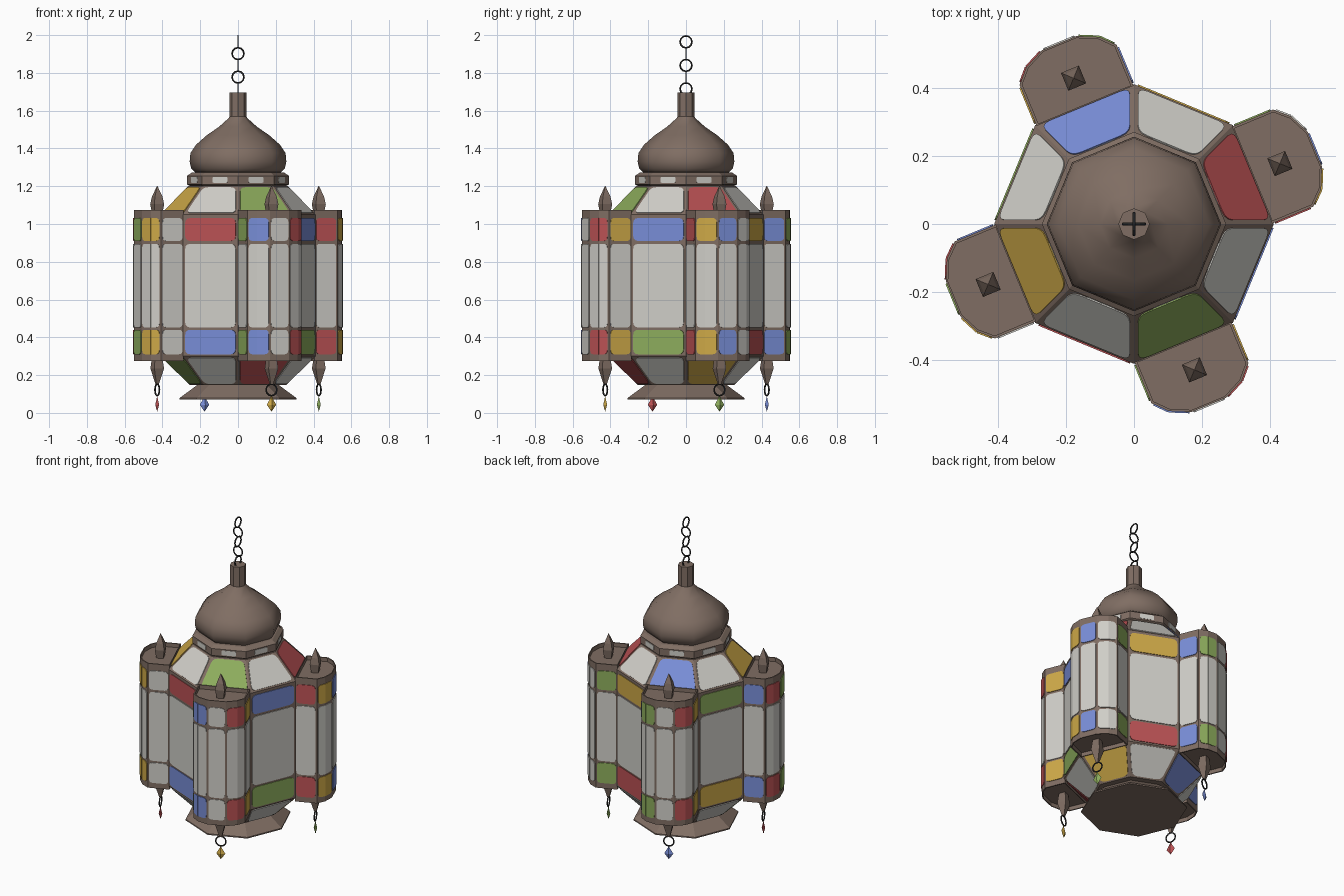
import bpy, bmesh, math
from mathutils import Vector, Matrix

if "Cube" in bpy.data.objects:
    bpy.data.objects.remove(bpy.data.objects["Cube"])

# ---- materials ----
PALETTE = {
    "bronze": (0.215, 0.155, 0.125), "white_glass": (0.63, 0.62, 0.58),
    "red_glass": (0.50, 0.085, 0.09), "blue_glass": (0.19, 0.27, 0.68),
    "green_glass": (0.27, 0.42, 0.11), "yellow_glass": (0.62, 0.40, 0.065),
    "dark_iron": (0.03, 0.03, 0.03)}
MATS = []
for n, c in PALETTE.items():
    m = bpy.data.materials.new(n)
    m.diffuse_color = (*c, 1)
    m.use_nodes = True
    m.node_tree.nodes["Principled BSDF"].inputs["Base Color"].default_value = m.diffuse_color
    MATS.append(m)
BRONZE, W, R, B, G, Y, IRON = range(7)
Z = Vector((0, 0, 1))


def finish(name, bm, only=None, smooth=None):
    """Turn a bmesh into an object; 'only' gives it a single colour."""
    me = bpy.data.meshes.new(name)
    bm.normal_update()
    bm.to_mesh(me)
    bm.free()
    for m in (MATS if only is None else [MATS[only]]):
        me.materials.append(m)
    ob = bpy.data.objects.new(name, me)
    bpy.context.collection.objects.link(ob)
    if smooth:
        bpy.context.view_layer.objects.active = ob
        ob.select_set(True)
        bpy.ops.object.shade_smooth_by_angle(angle=math.radians(smooth))
        ob.select_set(False)
    return ob


def loft(bm, loops):
    """Skin a stack of closed loops and cap both ends."""
    vs = [[bm.verts.new(p) for p in lp] for lp in loops]
    for a, b in zip(vs, vs[1:]):
        for i in range(len(a)):
            j = (i + 1) % len(a)
            bm.faces.new((a[i], a[j], b[j], b[i]))
    bm.faces.new(vs[0][::-1])
    bm.faces.new(vs[-1])


def ngon(r, z, n=8, phase=0.0, sx=1.0, sy=1.0):
    return [Vector((sx * r * math.cos(phase + math.tau * i / n),
                    sy * r * math.sin(phase + math.tau * i / n), z)) for i in range(n)]


def turned(name, profile, mat, n=8, phase=0.0, sx=1.0, sy=1.0, smooth=None, place=None):
    bm = bmesh.new()
    loft(bm, [ngon(r, z, n, phase, sx, sy) for r, z in profile])
    if place:
        bm.transform(place)
    return finish(name, bm, mat, smooth)


def torus(bm, mat4, R0=0.035, r0=0.0045, n=12, k=6):
    """Link lying in the local XZ plane."""
    g = []
    for i in range(n):
        a = math.tau * i / n
        g.append([bm.verts.new(mat4 @ Vector((
            (R0 + r0 * math.cos(t)) * math.cos(a), r0 * math.sin(t),
            (R0 + r0 * math.cos(t)) * math.sin(a))))
            for t in (math.tau * j / k for j in range(k))])
    for i in range(n):
        for j in range(k):
            p, q = g[i], g[(i + 1) % n]
            bm.faces.new((p[j], p[(j + 1) % k], q[(j + 1) % k], q[j]))
    bmesh.ops.recalc_face_normals(bm, faces=bm.faces)


def pane(bm, quad, mat, margins=(.012, .012, .01, .01), radii=(.03,) * 4, lift=.004):
    """Thin rounded glass plate on a quad (bl, br, tr, tl seen from outside)."""
    bl, br, tr, tl = quad
    l, r, b, t = margins
    h = ((tl + tr) - (bl + br)).length / 2

    def pt(left, fz):
        p, q = bl.lerp(tl, fz), br.lerp(tr, fz)
        w = (q - p).length
        return p.lerp(q, l / w if left else 1 - r / w)
    cs = [pt(True, b / h), pt(False, b / h), pt(False, 1 - t / h), pt(True, 1 - t / h)]
    nrm = (br - bl).cross(tl - bl).normalized()
    out = []
    for i, c in enumerate(cs):
        if radii[i] <= 0:
            out.append(c)
            continue
        a = c + (cs[i - 1] - c).normalized() * radii[i]
        d = c + (cs[(i + 1) % 4] - c).normalized() * radii[i]
        for s in (0, .33, .67, 1):
            out.append(a * (1 - s) ** 2 + c * 2 * s * (1 - s) + d * s * s)
    top = [bm.verts.new(p + nrm * lift) for p in out]
    low = [bm.verts.new(p) for p in out]
    faces = [bm.faces.new(top)]
    for i in range(len(out)):
        j = (i + 1) % len(out)
        faces.append(bm.faces.new((low[i], low[j], top[j], top[i])))
    for f in faces:
        f.material_index = mat


def wall(p, q, z0, z1):
    return [Vector((p[0], p[1], z0)), Vector((q[0], q[1], z0)),
            Vector((q[0], q[1], z1)), Vector((p[0], p[1], z1))]


# ---- main metal body ----
BODY = [(.255, .148), (.41, .30), (.41, 1.05), (.265, 1.20)]
turned("body_frame", BODY, BRONZE)
turned("base_flare", [(.31, .07), (.31, .078), (.21, .152)], BRONZE)
turned("collar", [(.245, 1.195), (.27, 1.21), (.27, 1.255), (.245, 1.272), (.22, 1.275)], BRONZE)
turned("dome", [(.218, 1.265), (.248, 1.295), (.256, 1.33), (.252, 1.375), (.222, 1.42),
                (.165, 1.47), (.10, 1.515), (.05, 1.56), (.04, 1.58)], BRONZE, smooth=50)
turned("neck", [(.046, 1.565), (.046, 1.695)], BRONZE)

# ---- hanging chain ----
bm = bmesh.new()
for i in range(5):
    torus(bm, Matrix.Translation((0, 0, 1.7155 + i * .0622)) @
          Matrix.Rotation(math.pi / 2 * ((i + 1) % 2), 4, 'Z'), R0=.0315)
finish("chain", bm, IRON)

# ---- body glass: per face k (centre 22.5 + 45k degrees) ----
UPPER = [R, W, B, W, Y, W, G, W]
LOWER = [Y, W, B, W, G, W, R, W]
BANDS = {1: (R, Y), 3: (Y, G), 5: (B, R), 7: (G, B)}      # bottom, top on open faces
LEVELS = [(.30, .45), (.442, .905), (.90, 1.042)]
rings = [ngon(r, z) for r, z in BODY]
bm = bmesh.new()
for k in range(8):
    j = (k + 1) % 8
    pane(bm, [rings[0][k], rings[0][j], rings[1][j], rings[1][k]], LOWER[k])
    pane(bm, [rings[2][k], rings[2][j], rings[3][j], rings[3][k]], UPPER[k])
    c = ngon(.27, 0)
    pane(bm, wall(c[k], c[j], 1.215, 1.252), W, (.06, .06, .003, .003), (.008,) * 4, .002)
    if k in BANDS:
        cols = (BANDS[k][0], W, BANDS[k][1])
        for (z0, z1), mat in zip(LEVELS, cols):
            pane(bm, wall(rings[1][k], rings[1][j], z0, z1), mat)
finish("body_glass", bm)

# ---- four side lanterns ----
HALF = [(.574, .055), (.546, .116), (.505, .154), (.375, .154)]
PATH = [(u, -v) for u, v in HALF[::-1]] + HALF
SEGS = [(0, .008, .008), (1, .008, 0), (1, 0, .006), (2, .006, .006),
        (3, .006, 0), (3, 0, .008), (4, .008, .008)]       # column, left and right margin
LANTERNS = [(22.5, (R, Y, B, W, G), G), (112.5, (B, G, W, R, Y), B),
            (202.5, (B, R, G, Y, W), R), (292.5, (G, B, W, R, Y), Y)]
CX = .463


def outline(z, s=1.0):
    return [Vector((.46 + (u - .46) * s, v * s, z)) for u, v in PATH]


for n, (ang, cols, drop) in enumerate(LANTERNS, 1):
    rot = Matrix.Rotation(math.radians(ang), 4, 'Z')
    # case with shallow recessed ends
    bm = bmesh.new()
    loft(bm, [outline(.30, .95), outline(.275, .95), outline(.275), outline(1.075),
              outline(1.075, .95), outline(1.05, .95)])
    bm.transform(rot)
    finish(f"lantern_{n}_frame", bm, BRONZE)
    # glass
    bm = bmesh.new()
    for i, (col, l, r) in enumerate(SEGS):
        rl, rr = (.022 if l else 0), (.022 if r else 0)
        for lv, (z0, z1) in enumerate(LEVELS):
            pane(bm, wall(PATH[i], PATH[i + 1], z0, z1), W if lv == 1 else cols[col],
                 (l, r, .01, .01), (rl, rr, rr, rl))
    bm.transform(rot)
    finish(f"lantern_{n}_glass", bm)
    # square finials, ring and glass drop
    at = rot @ Matrix.Translation((CX, 0, 0))
    q = math.pi / 4
    turned(f"lantern_{n}_top_spike", [(.028, 1.045), (.04, 1.105), (.03, 1.145), (.002, 1.20)],
           BRONZE, 4, q, place=at)
    turned(f"lantern_{n}_bottom_spike", [(.01, .152), (.039, .235), (.028, .305)],
           BRONZE, 4, q, place=at)
    bm = bmesh.new()
    torus(bm, at @ Matrix.Translation((0, 0, .122)) @ Matrix.Rotation(math.pi / 2, 4, 'Z'), R0=.031)
    finish(f"lantern_{n}_ring", bm, IRON)
    turned(f"lantern_{n}_drop", [(.001, .008), (.027, .043), (.006, .078), (.003, .09)],
           MATS.index(MATS[drop]), 4, 0, sx=.4, place=at)
